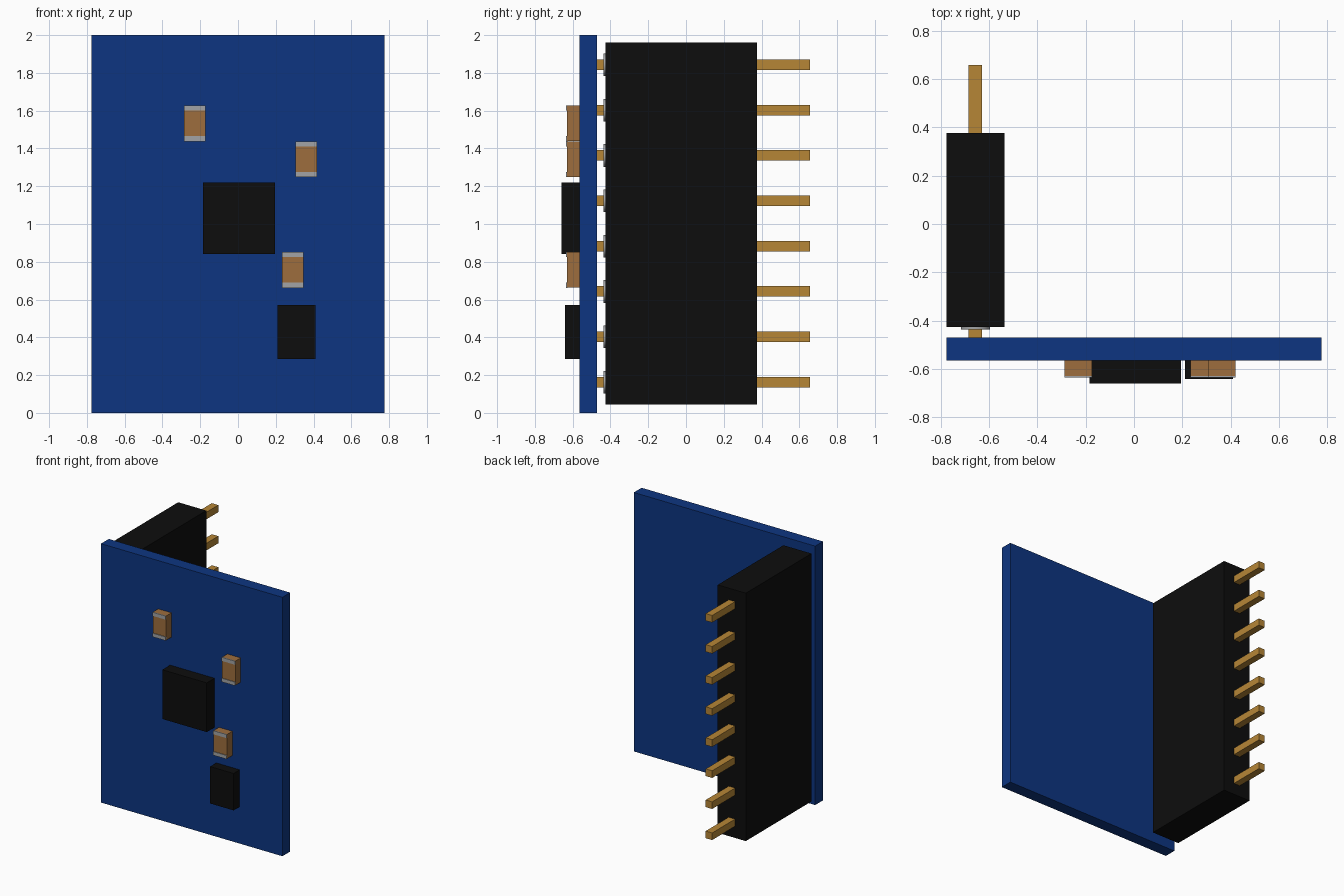
import bpy
import math

if "Cube" in bpy.data.objects:
    bpy.data.objects.remove(bpy.data.objects["Cube"], do_unlink=True)


def material(name, r, g, b):
    m = bpy.data.materials.new(name)
    m.use_nodes = True
    m.diffuse_color = (r, g, b, 1)
    m.node_tree.nodes["Principled BSDF"].inputs["Base Color"].default_value = (r, g, b, 1)
    return m


blue = material("board blue", 0.004, 0.036, 0.22)
black = material("plastic black", 0.004, 0.004, 0.004)
gold = material("pin gold", 0.47, 0.24, 0.037)
brown = material("ceramic brown", 0.34, 0.155, 0.047)
silver = material("solder silver", 0.36, 0.37, 0.38)


def box(name, mat, x, y, z):
    """Box from (min, max) ranges along each axis."""
    bpy.ops.mesh.primitive_cube_add(size=1, location=[sum(r) / 2 for r in (x, y, z)])
    ob = bpy.context.object
    ob.name = name
    ob.scale = [r[1] - r[0] for r in (x, y, z)]
    bpy.ops.object.transform_apply(location=False, rotation=False, scale=True)
    ob.data.materials.append(mat)
    return ob


BOARD_FRONT = -0.565

# Circuit board and the tall header housing behind it
box("circuit_board", blue, (-0.775, 0.775), (BOARD_FRONT, -0.47), (0, 2))
box("header_housing", black, (-0.775, -0.535), (-0.425, 0.377), (0.045, 1.96))

# Chips on the front
box("main_chip", black, (-0.185, 0.195), (-0.66, BOARD_FRONT), (0.84, 1.22))
box("small_chip", black, (0.21, 0.41), (-0.64, BOARD_FRONT), (0.285, 0.57))

# Capacitors with a silver plate at each end
for i, (cx, cz) in enumerate([(-0.23, 1.533), (0.362, 1.343), (0.29, 0.757)]):
    x = (cx - 0.057, cx + 0.057)
    box(f"capacitor_{i + 1}", brown, x, (-0.63, BOARD_FRONT), (cz - 0.094, cz + 0.094))
    for end, s in (("upper", 1), ("lower", -1)):
        z = sorted((cz + s * 0.095, cz + s * 0.067))
        box(f"capacitor_{i + 1}_{end}_terminal", silver, x, (-0.635, -0.628), z)

# Header pins, each with a thin round collar next to the housing
PIN_X = -0.656
for i in range(8):
    z = 0.163 + 0.24 * i
    half = 0.0275
    box(f"pin_{i + 1}_front", gold, (PIN_X - half, PIN_X + half), (-0.475, -0.42), (z - half, z + half))
    box(f"pin_{i + 1}_back", gold, (PIN_X - half, PIN_X + half), (0.37, 0.657), (z - half, z + half))
    bpy.ops.mesh.primitive_cylinder_add(vertices=32, radius=0.06, depth=0.014,
                                        location=(PIN_X, -0.43, z),
                                        rotation=(math.pi / 2, 0, 0))
    collar = bpy.context.object
    collar.name = f"pin_{i + 1}_collar"
    collar.data.materials.append(silver)
    bpy.ops.object.shade_smooth_by_angle()
